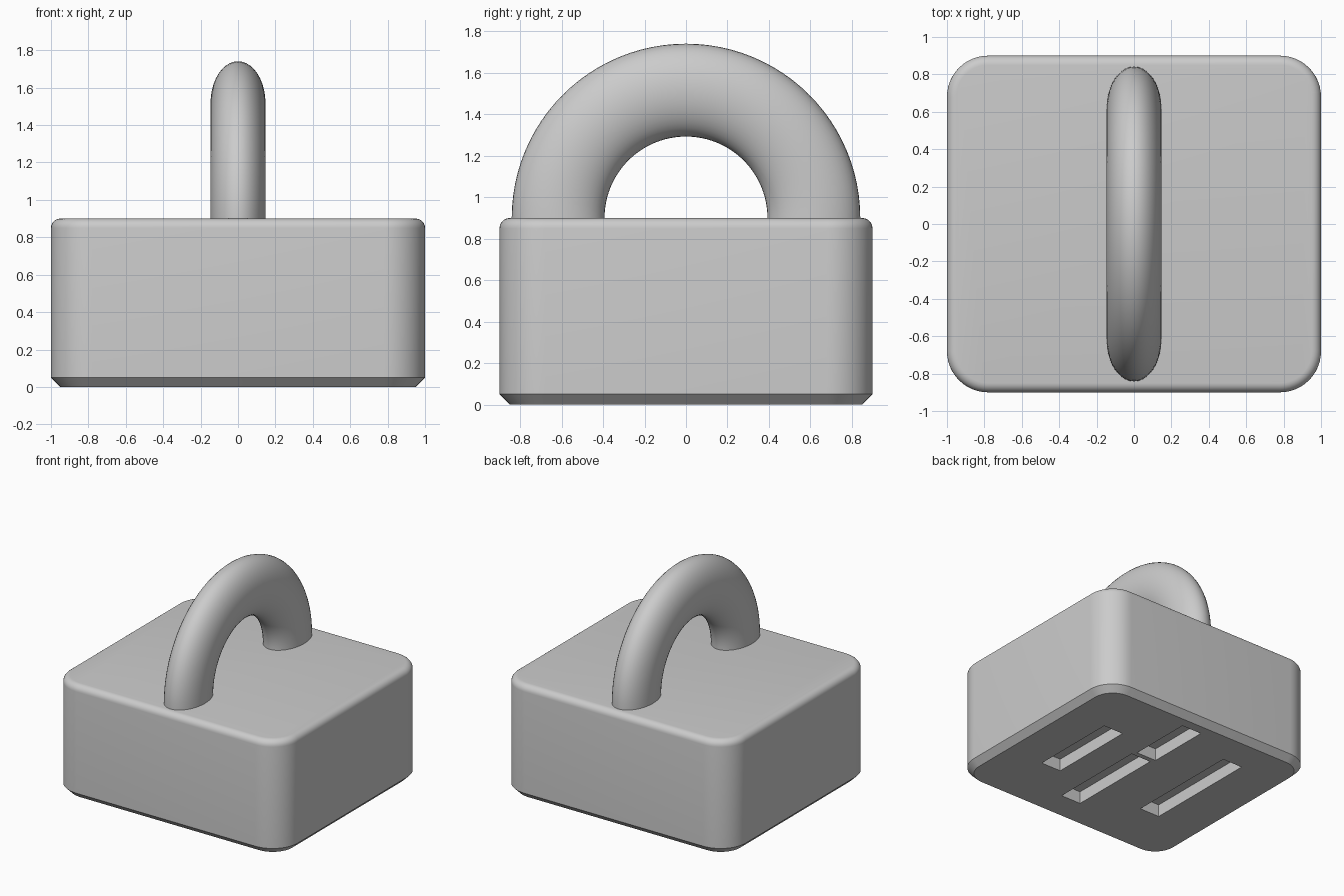
import bpy, bmesh
from math import sin, cos, pi, radians

cube = bpy.data.objects.get("Cube")
if cube:
    bpy.data.objects.remove(cube, do_unlink=True)

grey = bpy.data.materials.new("plain grey")
grey.use_nodes = True
colour = (0.6, 0.6, 0.6, 1)
grey.diffuse_color = colour
grey.node_tree.nodes["Principled BSDF"].inputs["Base Color"].default_value = colour


def loft(name, rings, closed_caps=True):
    """Skin a row of equal point rings and cap both ends."""
    bm = bmesh.new()
    loops = [[bm.verts.new(p) for p in ring] for ring in rings]
    for a, b in zip(loops, loops[1:]):
        n = len(a)
        for i in range(n):
            j = (i + 1) % n
            bm.faces.new((a[i], a[j], b[j], b[i]))
    bm.faces.new(loops[0][::-1])
    bm.faces.new(loops[-1])
    bmesh.ops.recalc_face_normals(bm, faces=bm.faces)
    mesh = bpy.data.meshes.new(name)
    bm.to_mesh(mesh)
    bm.free()
    obj = bpy.data.objects.new(name, mesh)
    bpy.context.collection.objects.link(obj)
    mesh.materials.append(grey)
    return obj


def smooth(obj):
    bpy.ops.object.select_all(action='DESELECT')
    obj.select_set(True)
    bpy.context.view_layer.objects.active = obj
    bpy.ops.object.shade_smooth_by_angle(angle=radians(30))


def rounded_ring(z, inset, half_x=1.0, half_y=0.9, radius=0.22, steps=12):
    ring = []
    for quarter, (sx, sy) in enumerate([(1, 1), (-1, 1), (-1, -1), (1, -1)]):
        for i in range(steps + 1):
            a = (quarter + i / steps) * pi / 2
            ring.append((sx * (half_x - radius) + (radius - inset) * cos(a),
                         sy * (half_y - radius) + (radius - inset) * sin(a), z))
    return ring


# Block: chamfered below, filleted above
EDGE, HEIGHT = 0.05, 0.9
rings = [rounded_ring(0, EDGE), rounded_ring(EDGE, 0)]
for i in range(7):
    a = i / 6 * pi / 2
    rings.append(rounded_ring(HEIGHT - EDGE + EDGE * sin(a), EDGE * (1 - cos(a))))
block = loft("block", rings)

# Plain straight recesses in the underside: x centre, y from, y to
for i, (x, y0, y1) in enumerate([(0.53, -0.34, 0.39), (0.08, 0.24, 0.77),
                                 (0.1, -0.62, 0.2), (-0.48, -0.39, 0.58)]):
    bpy.ops.mesh.primitive_cube_add(size=1, location=(x, (y0 + y1) / 2, 0))
    cutter = bpy.context.object
    cutter.name = f"recess_cutter_{i + 1}"
    cutter.scale = (0.18, y1 - y0, 0.2)
    cutter.hide_render = True
    cutter.hide_viewport = True
    cutter.display_type = 'WIRE'
    cutter.data.materials.append(grey)
    cut = block.modifiers.new(f"recess_{i + 1}", 'BOOLEAN')
    cut.object = cutter
    cut.solver = 'EXACT'

# Handle: oval section swept along a half circle, feet sunk into the block
def oval(y_dir, z_dir, drop, mid=0.617, half_r=0.224, half_x=0.147, sides=40):
    ring = []
    for k in range(sides):
        a = 2 * pi * k / sides
        r = mid + half_r * cos(a)
        ring.append((half_x * sin(a), r * y_dir, HEIGHT - drop + r * z_dir))
    return ring


arch = [oval(cos(pi * i / 48), sin(pi * i / 48), 0) for i in range(49)]
handle = loft("handle", [oval(1, 0, 0.03)] + arch + [oval(-1, 0, 0.03)])

smooth(block)
smooth(handle)
